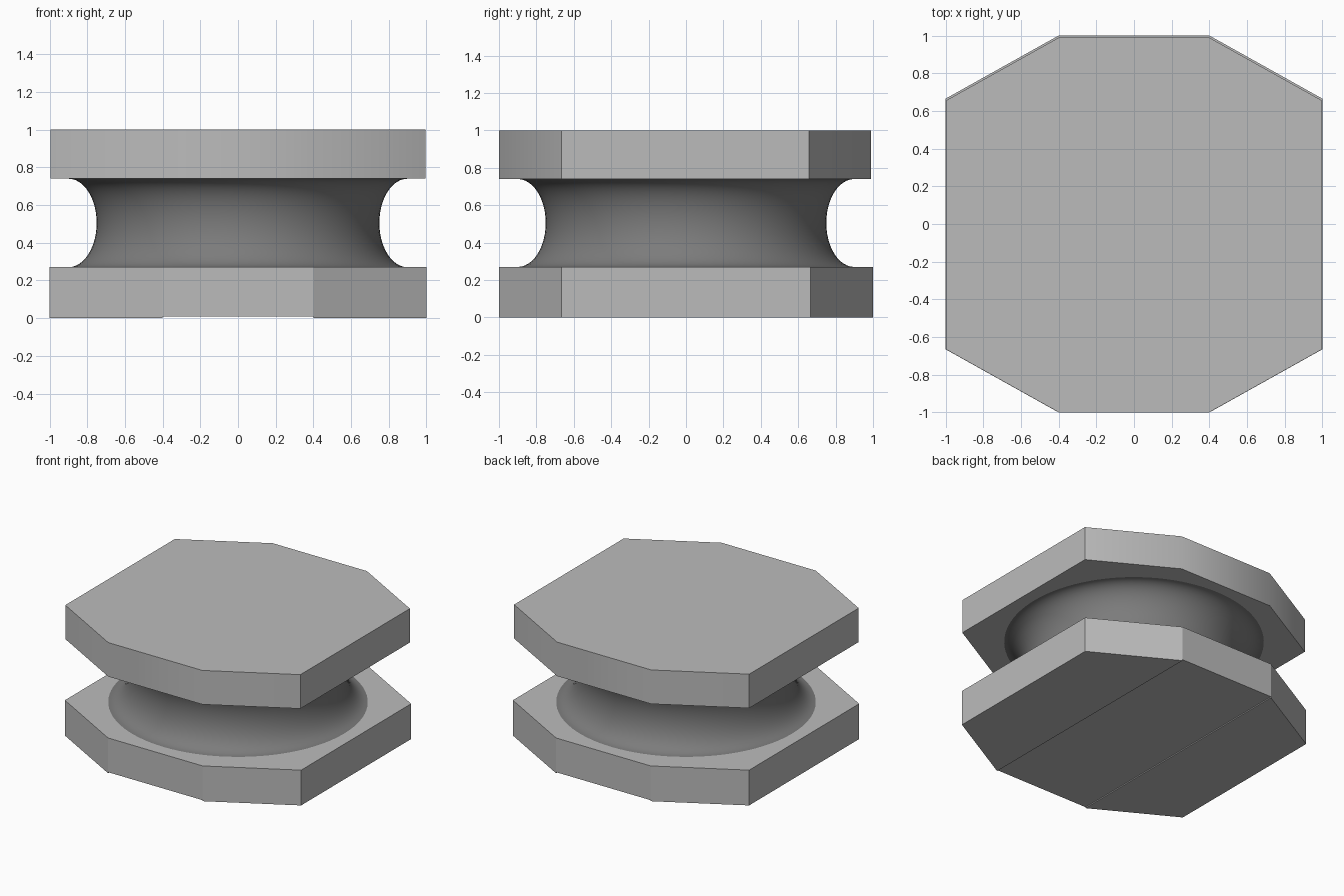
import bpy, bmesh, math

cube = bpy.data.objects.get("Cube")
if cube:
    bpy.data.objects.remove(cube, do_unlink=True)


def material(name, value):
    mat = bpy.data.materials.new(name)
    mat.use_nodes = True
    colour = (value, value, value, 1)
    mat.diffuse_color = colour
    mat.node_tree.nodes["Principled BSDF"].inputs["Base Color"].default_value = colour
    return mat


light_grey = material("light grey", 0.5)
dark_grey = material("dark grey", 0.2)


def finish(name, bm, mat, smooth_angle=None):
    bmesh.ops.recalc_face_normals(bm, faces=bm.faces[:])
    mesh = bpy.data.meshes.new(name)
    bm.to_mesh(mesh)
    bm.free()
    mesh.materials.append(mat)
    obj = bpy.data.objects.new(name, mesh)
    bpy.context.collection.objects.link(obj)
    if smooth_angle:
        bpy.ops.object.select_all(action='DESELECT')
        obj.select_set(True)
        bpy.context.view_layer.objects.active = obj
        bpy.ops.object.shade_smooth_by_angle(angle=math.radians(smooth_angle))
    return obj


def extrude(bm, face, height):
    geom = bmesh.ops.extrude_face_region(bm, geom=[face])["geom"]
    bmesh.ops.translate(bm, vec=(0, 0, height),
                        verts=[g for g in geom if isinstance(g, bmesh.types.BMVert)])


def octagon(half, shift, z):
    """New mesh holding one long-sided octagon face."""
    bm = bmesh.new()
    corner = [(0.4, -1), (1, -0.665)]
    quarter = corner + [(x, -y) for x, y in reversed(corner)]
    outline = quarter + [(-x, -y) for x, y in quarter]
    face = bm.faces.new([bm.verts.new((x * half, y * half + shift, z)) for x, y in outline])
    return bm, face


# Upper slab
bm, face = octagon(0.995, -0.005, 0.74)
bmesh.ops.recalc_face_normals(bm, faces=[face])
geom = bmesh.ops.extrude_face_region(bm, geom=[face], use_keep_orig=True)["geom"]
bmesh.ops.translate(bm, vec=(0, 0, 0.26),
                    verts=[g for g in geom if isinstance(g, bmesh.types.BMVert)])
finish("upper_slab", bm, light_grey, 30)

# Lower slab, its underside slightly recessed between the two side feet
recess = 0.008
bm, face = octagon(1, 0, recess)
geom = bmesh.ops.extrude_face_region(bm, geom=[face], use_keep_orig=True)["geom"]
bmesh.ops.translate(bm, vec=(0, 0, 0.27 - recess),
                    verts=[g for g in geom if isinstance(g, bmesh.types.BMVert)])
for side in (-1, 1):
    ends = [v for v in bm.verts if v.co.z < 0.1 and abs(v.co.x - 0.4 * side) < 0.01]
    bmesh.ops.connect_verts(bm, verts=ends)
bm.faces.ensure_lookup_table()
feet = [f for f in bm.faces if all(v.co.z < 0.1 for v in f.verts)
        and abs(f.calc_center_median().x) > 0.3]
for foot in feet:
    extrude(bm, foot, -recess)
finish("lower_slab", bm, light_grey)

# Waist: a concave half-ellipse profile turned around the upright axis
segments, steps = 96, 24
bm = bmesh.new()
rings = []
for i in range(steps + 1):
    t = math.pi * (i / steps - 0.5)
    radius = 0.9 - 0.15 * math.cos(t)
    z = 0.505 + 0.235 * math.sin(t)
    rings.append([bm.verts.new((radius * math.cos(a), radius * math.sin(a), z))
                  for a in (2 * math.pi * k / segments for k in range(segments))])
for low, high in zip(rings, rings[1:]):
    for k in range(segments):
        n = (k + 1) % segments
        bm.faces.new((low[k], low[n], high[n], high[k]))
finish("waist", bm, dark_grey, 40)
